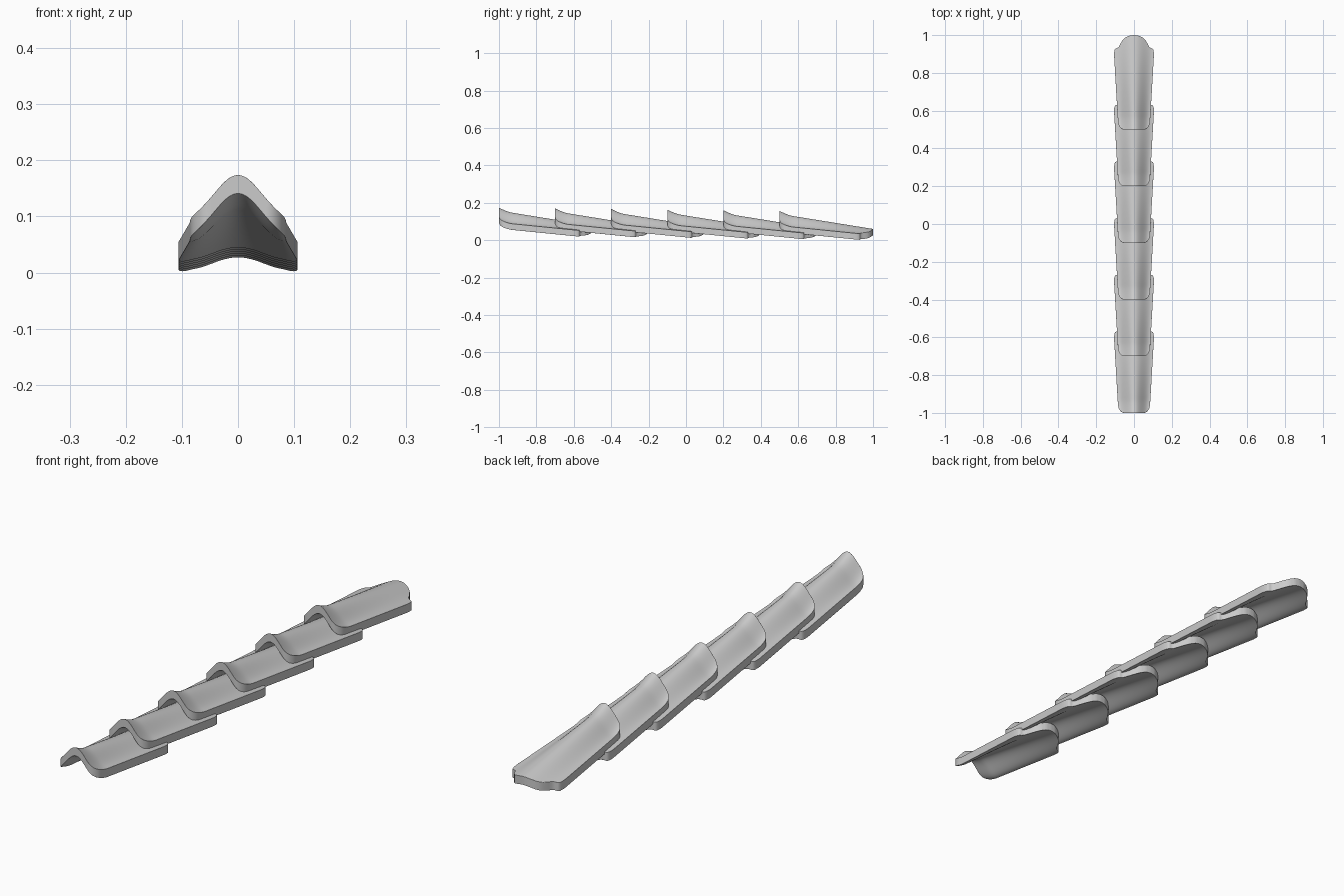
import bpy, math

if "Cube" in bpy.data.objects:
    bpy.data.objects.remove(bpy.data.objects["Cube"])

NU, NV = 40, 32           # samples across / along one tile
THICK = 0.033
# back edge outline: (fraction of half width, distance from the tile front)
BACK = [(0, .5), (.2, .498), (.4, .489), (.55, .476), (.68, .453), (.75, .437),
        (.82, .432), (.92, .429), (.97, .42), (1, .397)]


def lerp_table(table, a):
    for (a0, b0), (a1, b1) in zip(table, table[1:]):
        if a <= a1:
            return b0 + (b1 - b0) * (a - a0) / (a1 - a0)
    return table[-1][1]


def front_edge(a):
    # straight front with rounded corners
    q = max(0, (a - .62) / .38)
    return .042 * (1 - math.sqrt(max(0, 1 - q * q)))


def top_point(s, t):
    a = abs(s)
    v0, v1 = front_edge(a), lerp_table(BACK, a)
    v = v0 + (v1 - v0) * t ** 1.5
    w = .0825 + .0245 * min(v / .42, 1)
    crown = .158 - .161 * v
    edge = .095 - .1 * v
    bell = .5 + .5 * math.cos(math.pi * s)
    lift = .016 * max(0, 1 - v / .07) ** 1.6       # flared front lip
    return s * w, v, edge + (crown - edge) * bell + lift


def tile_mesh():
    verts, faces = [], []
    for dz in (0, THICK):
        for j in range(NV + 1):
            for i in range(NU + 1):
                u = 2 * i / NU - 1
                s = .35 * u + .65 * math.sin(u * math.pi / 2)
                x, y, z = top_point(s, j / NV)
                verts.append((x, y, z - dz))
    row, layer = NU + 1, (NU + 1) * (NV + 1)
    for j in range(NV):
        for i in range(NU):
            k = j * row + i
            q = (k, k + 1, k + row + 1, k + row)
            faces.append(q)
            faces.append(tuple(n + layer for n in reversed(q)))
    # rim joining upper and lower skin
    loop = ([i for i in range(NU)] + [j * row + NU for j in range(NV)]
            + [NV * row + i for i in range(NU, 0, -1)] + [j * row for j in range(NV, 0, -1)])
    for p, q in zip(loop, loop[1:] + loop[:1]):
        faces.append((q, p, p + layer, q + layer))
    me = bpy.data.meshes.new("ridge_tile")
    me.from_pydata(verts, [], faces)
    me.update()
    return me


# row of six overlapping ridge tiles, each slightly lower than the last
mesh = tile_mesh()
for n in range(6):
    ob = bpy.data.objects.new(f"ridge_tile_{n + 1}", mesh.copy())
    ob.location = (0, -1 + .3 * n, -.0035 * n)
    bpy.context.collection.objects.link(ob)
    bev = ob.modifiers.new("soft_edges", 'BEVEL')
    bev.width = .005
    bev.segments = 2
    bev.limit_method = 'ANGLE'
    bev.angle_limit = math.radians(45)
    bpy.ops.object.select_all(action='DESELECT')
    ob.select_set(True)
    bpy.context.view_layer.objects.active = ob
    bpy.ops.object.shade_smooth_by_angle(angle=math.radians(40))
